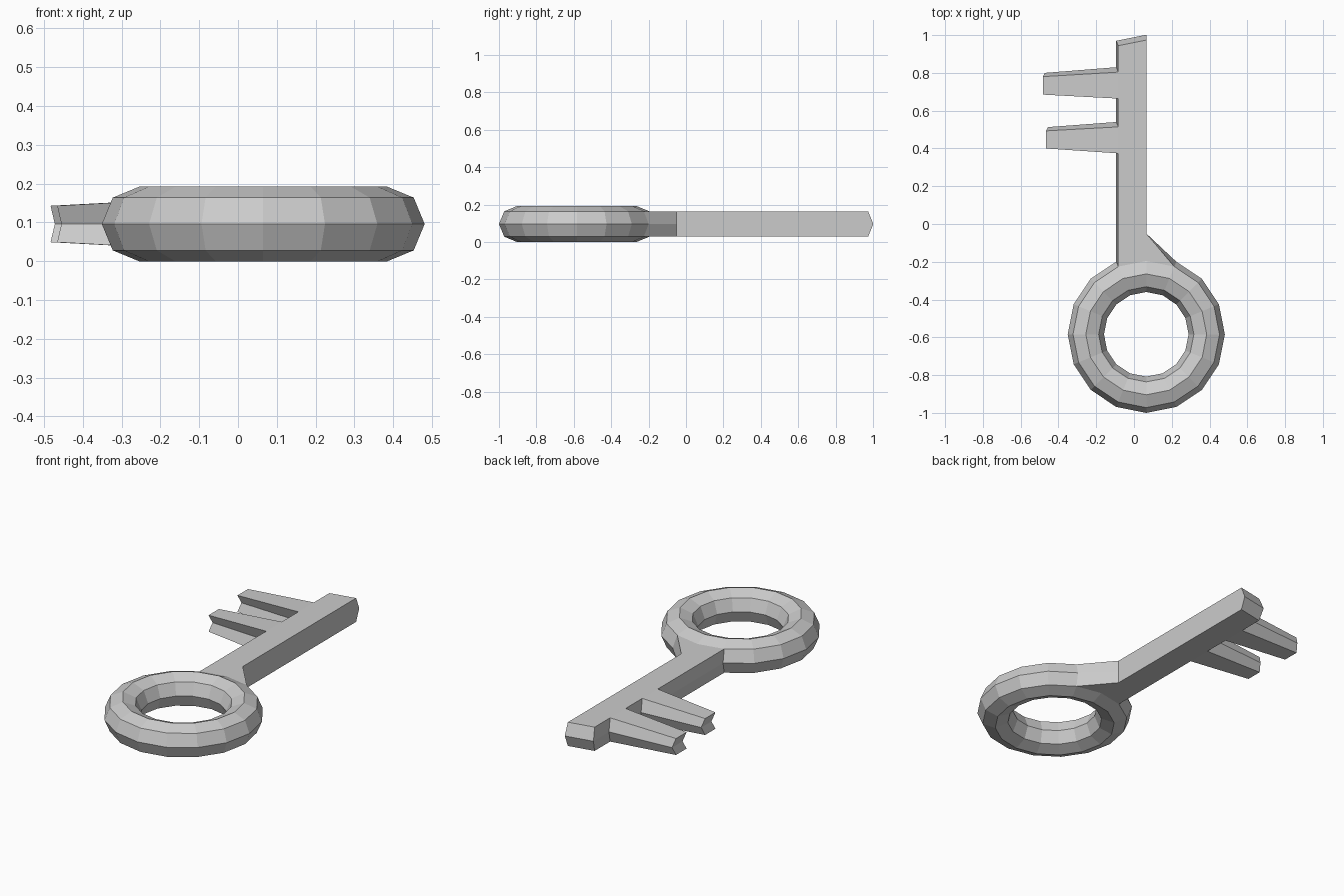
import bpy, bmesh
from math import cos, sin, radians

if "Cube" in bpy.data.objects:
    bpy.data.objects.remove(bpy.data.objects["Cube"])

CX, CY, CZ = 0.065, -0.584, 0.096
MAJOR, MINOR = 0.32, 0.096
SEG, SIDES = 16, 8
ROWS = (1, 0, 7)          # upper, middle and lower outer points of the ring section

bm = bmesh.new()


def bridge(a, b):
    """Quads between two rows of vertices."""
    for i in range(len(a) - 1):
        bm.faces.new((a[i], a[i + 1], b[i + 1], b[i]))


# Bow: low-poly ring, open where the shaft and gusset grow out of it
ring = []
for i in range(SEG):
    a = radians(360 / SEG * i)
    row = []
    for j in range(SIDES):
        t = radians(360 / SIDES * j)
        r = MAJOR + MINOR * cos(t)
        row.append(bm.verts.new((CX + r * cos(a), CY + r * sin(a), CZ + MINOR * sin(t))))
    ring.append(row)
for i in range(SEG):
    for j in range(SIDES):
        if i in (3, 4) and j in (7, 0):
            continue
        n, m = (i + 1) % SEG, (j + 1) % SIDES
        bm.faces.new((ring[i][j], ring[n][j], ring[n][m], ring[i][m]))

gusset = [ring[3][j] for j in ROWS]
right = [[ring[4][j] for j in ROWS]]
left = [[ring[5][j] for j in ROWS]]

# Shaft: the ring's outer edge repeated along y
start = left[0][1].co.y
for y in (-0.08, 0.40, 0.54, 0.69, 0.83, 0.97):
    for side in (right, left):
        new = [bm.verts.new((v.co.x, v.co.y + y - start, v.co.z)) for v in side[0]]
        side.append(new)
for v in right[1]:
    v.co.y = -0.05
for k in range(6):
    for row in (0, 2):
        bm.faces.new((left[k][row], right[k][row], right[k + 1][row], left[k + 1][row]))
    if k > 0:
        bridge(right[k], right[k + 1])
    if k not in (2, 4):
        bridge(left[k], left[k + 1])
bridge(left[6], right[6])

# Gusset between ring and shaft
bridge(gusset, right[1])
for row in (0, 2):
    bm.faces.new((gusset[row], right[0][row], right[1][row]))

# Teeth: tapered, with the same chevron section as the shaft
for k, x, y0, y1 in ((2, -0.466, 0.40, 0.493), (4, -0.483, 0.685, 0.78)):
    tips = []
    for base, y in ((left[k], y0), (left[k + 1], y1)):
        tip = [bm.verts.new((x + dx, y + dy, CZ + dz))
               for dx, dy, dz in ((0, 0, 0.047), (0.011, 0.02, 0), (0, 0, -0.047))]
        bridge(base, tip)
        tips.append(tip)
    bridge(*tips)
    for row in (0, 2):
        bm.faces.new((left[k][row], left[k + 1][row], tips[1][row], tips[0][row]))

bmesh.ops.recalc_face_normals(bm, faces=bm.faces)
mesh = bpy.data.meshes.new("key")
bm.to_mesh(mesh)
bm.free()
bpy.context.collection.objects.link(bpy.data.objects.new("key", mesh))
